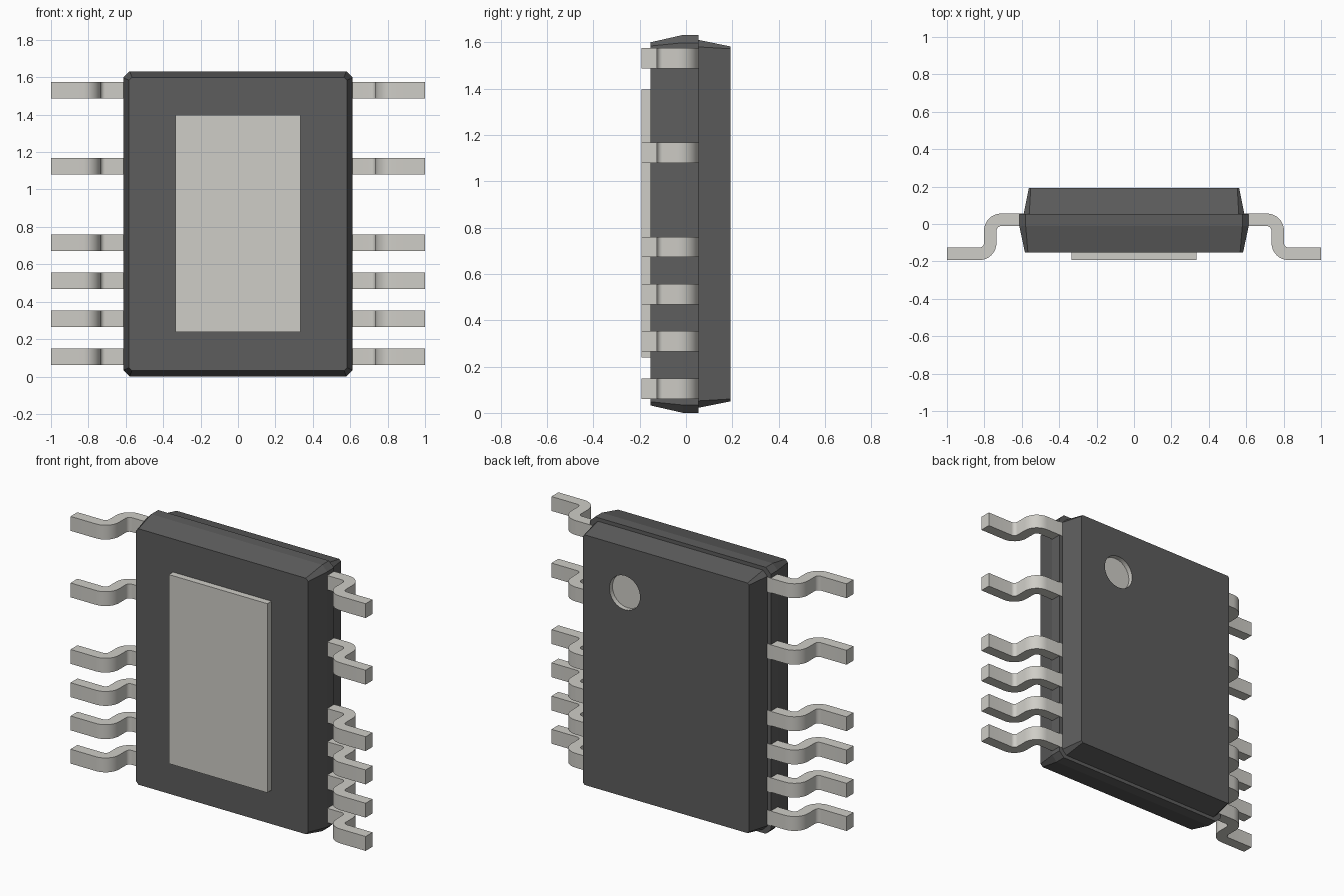
import bpy, bmesh, math
from mathutils import Matrix

if "Cube" in bpy.data.objects:
    bpy.data.objects.remove(bpy.data.objects["Cube"])


def material(name, rgb):
    m = bpy.data.materials.new(name)
    m.diffuse_color = (*rgb, 1)
    m.use_nodes = True
    m.node_tree.nodes["Principled BSDF"].inputs["Base Color"].default_value = m.diffuse_color
    return m


plastic = material("dark_plastic", (0.11, 0.11, 0.11))
metal = material("tin_metal", (0.62, 0.61, 0.57))


def make_object(name, bm, mats, smooth=False):
    bmesh.ops.recalc_face_normals(bm, faces=bm.faces)
    me = bpy.data.meshes.new(name)
    bm.to_mesh(me)
    bm.free()
    for m in mats:
        me.materials.append(m)
    ob = bpy.data.objects.new(name, me)
    bpy.context.collection.objects.link(ob)
    if smooth:
        bpy.ops.object.select_all(action='DESELECT')
        ob.select_set(True)
        bpy.context.view_layer.objects.active = ob
        bpy.ops.object.shade_smooth_by_angle(angle=math.radians(30))
    return ob


MID_Z = 0.816


def ring(bm, y, hx, hz, c):
    # rectangle with cut corners, in a plane of constant y
    pts = [(hx, hz - c), (hx - c, hz), (c - hx, hz), (-hx, hz - c),
           (-hx, c - hz), (c - hx, -hz), (hx - c, -hz), (hx, c - hz)]
    return [bm.verts.new((x, y, MID_Z + z)) for x, z in pts]


# package body: stacked tapered sections with a small ledge at the parting line
bm = bmesh.new()
rings = [ring(bm, *r) for r in [
    (-0.153, 0.583, 0.784, 0.016),
    (-0.012, 0.613, 0.816, 0.034),
    (0.054, 0.613, 0.816, 0.034),
    (0.054, 0.590, 0.794, 0.030),
    (0.193, 0.562, 0.766, 0.010)]]
for a, b in zip(rings, rings[1:]):
    for i in range(8):
        j = (i + 1) % 8
        bm.faces.new((a[i], a[j], b[j], b[i]))
bm.faces.new(rings[0])
bm.faces.new(rings[-1])
body = make_object("package_body", bm, [plastic, metal])

# round pin-one marker recessed into the back face
bm = bmesh.new()
bmesh.ops.create_cone(bm, cap_ends=True, segments=48, radius1=0.104, radius2=0.104, depth=0.2,
                      matrix=Matrix.Translation((0.28, 0.263, 1.30)) @ Matrix.Rotation(math.pi / 2, 4, 'X'))
for f in bm.faces:
    f.material_index = 1
cutter = make_object("marker_cutter", bm, [plastic, metal])
cutter.hide_render = True
cutter.hide_set(True)
mod = body.modifiers.new("marker_recess", 'BOOLEAN')
mod.operation = 'DIFFERENCE'
mod.solver = 'EXACT'
mod.object = cutter

# thermal pad on the front
bm = bmesh.new()
bmesh.ops.create_cube(bm, size=1, matrix=Matrix.Translation((0, -0.168, 0.818))
                      @ Matrix.Diagonal((0.667, 0.05, 1.158, 1)))
make_object("thermal_pad", bm, [metal])


def arc(cx, cy, r, a0, a1, n=8):
    return [(cx + r * math.cos(math.radians(a0 + (a1 - a0) * i / n)),
             cy + r * math.sin(math.radians(a0 + (a1 - a0) * i / n))) for i in range(n + 1)]


# gull-wing lead outline: along the upper side, then back along the lower side
T, R, r = 0.067, 0.092, 0.025
TOP, BOT, XI, XO = 0.056, -0.193, 0.735, 0.802
outline = ([(0.58, TOP)] + arc(XO - R, TOP - R, R, 90, 0)
           + arc(XO + r, BOT + T + r, r, 180, 270)
           + [(1.0, BOT + T), (1.0, BOT)]
           + arc(XI + R, BOT + R, R, 270, 180)
           + arc(XI - r, TOP - T - r, r, 0, 90)
           + [(0.58, TOP - T)])


def lead(name, side, z, width=0.088):
    bm = bmesh.new()
    f = bm.faces.new([bm.verts.new((side * x, y, z - width / 2)) for x, y in outline])
    ext = bmesh.ops.extrude_face_region(bm, geom=[f], use_keep_orig=True)
    bmesh.ops.translate(bm, vec=(0, 0, width),
                        verts=[v for v in ext["geom"] if isinstance(v, bmesh.types.BMVert)])
    make_object(name, bm, [metal], smooth=True)


# leads: evenly pitched, with two positions left empty on each side
for k in (0, 1, 2, 3, 5, 7):
    z = 0.105 + 0.2037 * k
    lead(f"lead_right_{k + 1}", 1, z)
    lead(f"lead_left_{k + 1}", -1, z)
